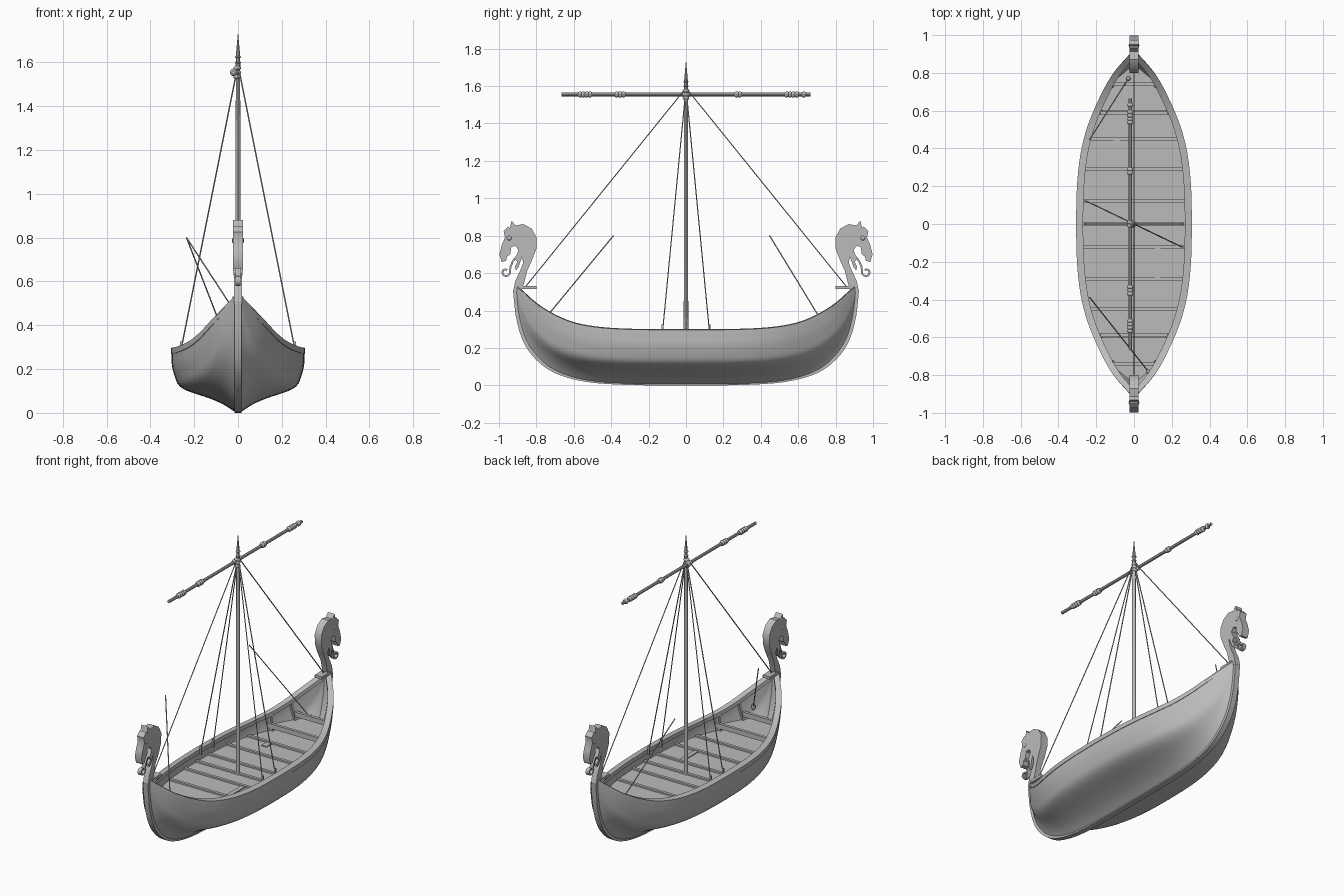
import bpy, bmesh, math
from mathutils import Vector

if "Cube" in bpy.data.objects:
    bpy.data.objects.remove(bpy.data.objects["Cube"])

wood = bpy.data.materials.new("grey_wood")
wood.diffuse_color = (0.5, 0.5, 0.5, 1)
wood.use_nodes = True
wood.node_tree.nodes["Principled BSDF"].inputs["Base Color"].default_value = wood.diffuse_color

# Half-length lines: keel y, keel z, sheer y, sheer half width, sheer z
LINES = [(0, .01, 0, .30, .294), (.2, .01, .2, .295, .294), (.36, .014, .36, .278, .298),
         (.5, .024, .49, .248, .309), (.62, .047, .60, .207, .331), (.72, .086, .69, .165, .367),
         (.80, .15, .76, .128, .407), (.86, .235, .815, .09, .447), (.898, .36, .86, .05, .488),
         (.915, .51, .905, .008, .53)]
# Midship section: fraction of width, fraction of height
SECTION = [(.04, 0), (.2, .11), (.43, .22), (.81, .36), (.945, .54), (.985, .78), (1, 1)]


def spline(rows, t):
    """Smooth interpolation through rows, t from 0 to 1."""
    n = len(rows) - 1
    i = min(int(t * n), n - 1)
    f = t * n - i
    a, b, c, d = (rows[max(0, min(n, i + k))] for k in (-1, 0, 1, 2))
    return [q + .5 * f * (r - p + f * (2 * p - 5 * q + 4 * r - s + f * (3 * (q - r) + s - p)))
            for p, q, r, s in zip(a, b, c, d)]


def hull_point(u, v):
    """Point on the hull: u in -1..1 along, v in -1..1 across, with soft plank swells."""
    ky, kz, sy, sx, sz = spline(LINES, abs(u))
    fx, fz = spline(SECTION, abs(v))
    w = .85 * u * u
    fx += (abs(v) - fx) * w
    fz += (abs(v) - fz) * w
    fx *= 1 + .007 * math.sin(abs(v) * 8 * math.pi)
    return Vector((math.copysign(sx * fx, v), math.copysign(ky + (sy - ky) * fz, u), kz + (sz - kz) * fz))


def bisect(f, target):
    lo, hi = 0, 1
    for _ in range(22):
        m = (lo + hi) / 2
        lo, hi = (m, hi) if f(m) < target else (lo, m)
    return lo


def half_width(y, z):
    level = lambda u: hull_point(u, bisect(lambda v: hull_point(u, v).z, z))
    return level(bisect(lambda u: level(u).y, abs(y))).x


def finish(bm, name, smooth=True):
    bmesh.ops.remove_doubles(bm, verts=bm.verts, dist=.0002)
    bmesh.ops.recalc_face_normals(bm, faces=bm.faces)
    me = bpy.data.meshes.new(name)
    bm.to_mesh(me)
    bm.free()
    me.materials.append(wood)
    ob = bpy.data.objects.new(name, me)
    bpy.context.collection.objects.link(ob)
    if smooth:
        bpy.ops.object.select_all(action='DESELECT')
        ob.select_set(True)
        bpy.context.view_layer.objects.active = ob
        bpy.ops.object.shade_smooth_by_angle(angle=math.radians(35))
    return ob


def loft(name, rings, closed=True):
    bm = bmesh.new()
    vs = [[bm.verts.new(p) for p in r] for r in rings]
    n = len(rings[0])
    for a, b in zip(vs, vs[1:]):
        for i in range(n if closed else n - 1):
            j = (i + 1) % n
            bm.faces.new((a[i], a[j], b[j], b[i]))
    if closed:
        bm.faces.new(vs[0])
        bm.faces.new(vs[-1])
    return finish(bm, name)


def rod(name, a, b, r1, r2=None, sides=8):
    a, b = Vector(a), Vector(b)
    q = (b - a).to_track_quat('Z', 'Y')
    circle = [Vector((math.cos(k * math.tau / sides), math.sin(k * math.tau / sides), 0)) for k in range(sides)]
    return loft(name, [[p + q @ (c * r) for c in circle] for p, r in ((a, r1), (b, r1 if r2 is None else r2))])


def box(name, x0, x1, y0, y1, z0, z1):
    return loft(name, [[(x0, y, z0), (x1, y, z0), (x1, y, z1), (x0, y, z1)] for y in (y0, y1)])


def ball(name, c, scale):
    bm = bmesh.new()
    bmesh.ops.create_uvsphere(bm, u_segments=12, v_segments=8, radius=1)
    for v in bm.verts:
        v.co = Vector(c) + v.co * Vector(scale)
    return finish(bm, name)


US = [i / 30 for i in range(-30, 31)]

# Planked shell
hull = loft("hull", [[hull_point(u, v / 24) for v in range(-24, 25)] for u in US], closed=False)
mod = hull.modifiers.new("thickness", 'SOLIDIFY')
mod.thickness, mod.offset = .012, 0

# Gunwale rails
for s, side in ((-1, "left"), (1, "right")):
    rings = []
    for u in US:
        _, _, sy, sx, sz = spline(LINES, abs(u))
        y, i, o = math.copysign(sy, u), max(0, sx - .03 - .006 * abs(u)), sx + .007
        rings.append([(s * x, y, z) for x, z in
                      ((i, sz - .018), (o, sz - .024), (o, sz + .003), (i, sz + .007))])
    loft(side + "_gunwale", rings)

# Keel running up into both stems
rings = []
for u in US:
    y, z = spline(LINES, abs(u))[:2]
    p = spline(LINES, max(0, abs(u) - .01))
    q = spline(LINES, min(1, abs(u) + .01))
    t = Vector((q[0] - p[0], q[1] - p[1])).normalized()
    out = Vector((t.y, -t.x))
    s = -1 if u < 0 else 1
    rings.append([(x, s * (y + out.x * d), z + out.y * d)
                  for x, d in ((-.017, .01), (.017, .01), (.017, -.026), (-.017, -.026))])
loft("keel", rings)

# Deck and raised end floors
DECK = .218


def floor(name, y0, y1, z, n):
    rings = []
    for k in range(n + 1):
        y = y0 + (y1 - y0) * k / n
        w = max(.004, half_width(y, z) - .004)
        rings.append([(-w, y, z - .01), (w, y, z - .01), (w, y, z), (-w, y, z)])
    loft(name, rings)


floor("deck", -.78, .78, DECK, 34)
for s, end in ((-1, "front"), (1, "back")):
    floor(end + "_floor", s * .6, s * .82, .25, 8)

# Cross beams
for y in (0, .12, .29, .45, .59, .74):
    for s in ((1,) if y == 0 else (-1, 1)):
        z = {.59: .265, .74: .30}.get(y, DECK + .01)
        w = half_width(y, z - .02) - .004
        box("cross_beam", -w, w, s * y - .009, s * y + .009, z - .03, z)

# Ribs following the inside of the hull at both ends
for u in (.435, .60):
    for s in (-1, 1):
        rings = []
        for k in range(-14, 15):
            p = hull_point(u, k / 14 * .97)
            p.x *= .975
            i = Vector((p.x * .90, p.y, p.z + .016 * (1 - abs(k) / 14)))
            p.z += .006
            rings.append([(q.x, s * (q.y + d), q.z) for q, d in
                          ((p, -.012), (p, .006), (i, .006), (i, -.012))])
        loft("rib", rings)

# Loose boards on the deck
for x, y, w, h in ((.125, -.2, .014, .08), (-.09, .42, .018, .03)):
    box("deck_board", x - w, x + w, y - h, y + h, DECK - .002, DECK + .006)

# Carved beast heads, outline in y and z
HEAD = [(.925, .50), (.912, .56), (.888, .61), (.872, .65), (.874, .69), (.884, .665), (.896, .63), (.91, .615),
        (.914, .635), (.902, .66), (.918, .68), (.904, .70), (.896, .725), (.912, .745), (.934, .74), (.94, .70),
        (.955, .69), (.963, .665), (.985, .66), (.998, .70), (.985, .75), (.968, .79), (.975, .825), (.95, .85),
        (.942, .84), (.932, .88), (.912, .855), (.87, .862), (.825, .838), (.799, .79), (.80, .73), (.823, .67),
        (.85, .61), (.862, .56), (.88, .50)]
for s, end in ((-1, "front"), (1, "back")):
    bm = bmesh.new()
    f = bm.faces.new([bm.verts.new((-.023, s * y, z)) for y, z in HEAD])
    ext = bmesh.ops.extrude_face_region(bm, geom=[f])["geom"]
    bmesh.ops.translate(bm, vec=(.046, 0, 0), verts=[g for g in ext if isinstance(g, bmesh.types.BMVert)])
    for v in bm.verts:
        # Neck slimmer than the head
        v.co.x *= .78 if v.co.z < .66 else 1
    finish(bm, end + "_beast_head")
    for x in (-.023, .023):
        ball(end + "_eye", (x, s * .945, .787), (.005, .012, .012))
    # Tongue hanging from the jaw and curling below the snout
    curl = [(.908, .685), (.925, .665), (.938, .635)]
    for k in range(13):
        a, r = math.radians(165 + 27 * k), .024 - .0009 * k
        curl.append((.964 + r * math.cos(a), .605 + r * math.sin(a)))
    rings = []
    for k, (y, z) in enumerate(curl):
        p, q = curl[max(0, k - 1)], curl[min(len(curl) - 1, k + 1)]
        t = Vector((q[0] - p[0], q[1] - p[1])).normalized() * .005
        rings.append([(x, s * (y + d * t.y), z - d * t.x) for x, d in
                      ((-.012, -1), (.012, -1), (.012, 1), (-.012, 1))])
    loft(end + "_tongue", rings)
    box(end + "_stem_shelf", -.025, .025, s * .80, s * .895, .515, .532)

# Mast with pointed tip and lashing
rod("mast", (0, 0, DECK - .03), (0, 0, 1.58), .0125, .010, 12)
rod("mast_tip", (0, 0, 1.57), (0, 0, 1.65), .011, .009)
rod("mast_spike", (0, 0, 1.64), (0, 0, 1.73), .009, .001)
for z in (1.535, 1.555, 1.575):
    ball("mast_lashing", (-.004, 0, z), (.018, .018, .011))
for z in (1.60, 1.625):
    ball("mast_collar", (0, 0, z), (.014, .014, .007))

# Yard with rope bundles
rod("yard", (-.02, -.665, 1.555), (-.02, .665, 1.555), .0095)
for y, half in ((-.54, .036), (-.352, .03), (0, .02), (.28, .016), (.565, .036), (.63, .012)):
    n = max(1, round(half / .009))
    for k in range(n):
        ball("yard_lashing", (-.02, y + (k - (n - 1) / 2) * .018, 1.555), (.017, .013, .017))

# Rigging
top = (0, 0, 1.59)
for s in (-1, 1):
    rod("stay", top, (0, s * .86, .525), .0032, sides=6)
    for y in (0, -.125):
        rod("shroud", top, (s * .26, s * y, .29), .0032, sides=6)
        box("shroud_cleat", s * .26 - .005, s * .26 + .005, s * y - .005, s * y + .005, .27, .325)
for a, b in (((-.235, -.388, .80), (.075, -.78, .325)), ((-.235, .447, .80), (-.03, .77, .27))):
    rod("loose_rope", a, b, .0032, sides=6)
    ball("rope_block", b, (.012, .012, .02))
